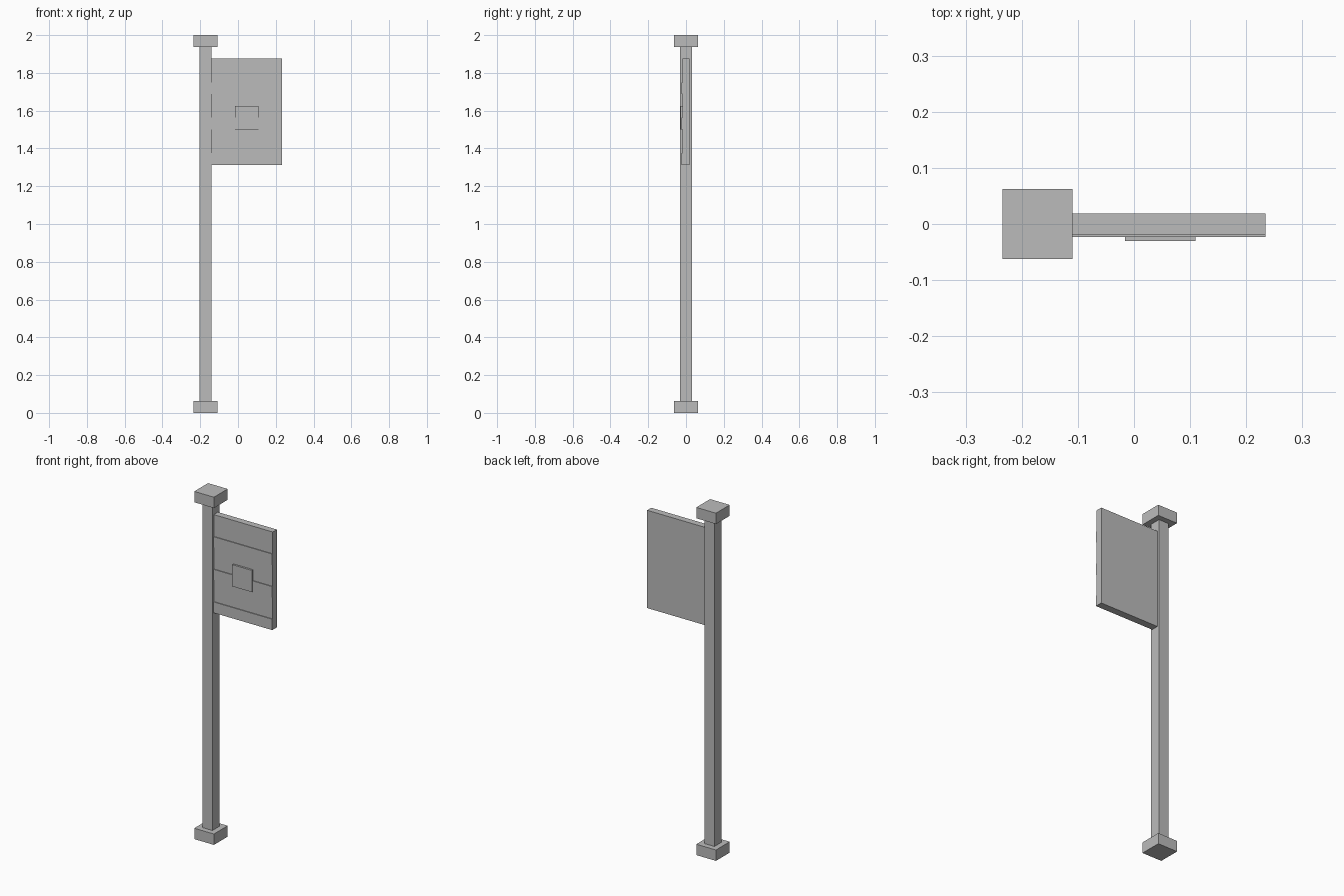
import bpy
import bmesh

cube = bpy.data.objects.get("Cube")
if cube:
    bpy.data.objects.remove(cube, do_unlink=True)

U = 0.0625            # base unit: post width
POST_X = -0.172       # post centre line
PANEL_L = POST_X + U / 2
PANEL_R = PANEL_L + 6 * U
PANEL_TOP = 2 - 2 * U
FACE_Y = 0.0188       # half thickness of the panel

grey = bpy.data.materials.new("plain grey")
grey.use_nodes = True
COLOUR = (0.5, 0.5, 0.5, 1)
grey.diffuse_color = COLOUR
grey.node_tree.nodes["Principled BSDF"].inputs["Base Color"].default_value = COLOUR


def box(name, x, y, z):
    """Flat-shaded box from (low, high) ranges on each axis."""
    bm = bmesh.new()
    bmesh.ops.create_cube(bm, size=1)
    for v in bm.verts:
        v.co = [r[1] if c > 0 else r[0] for c, r in zip(v.co, (x, y, z))]
    mesh = bpy.data.meshes.new(name)
    bm.to_mesh(mesh)
    bm.free()
    mesh.materials.append(grey)
    obj = bpy.data.objects.new(name, mesh)
    bpy.context.collection.objects.link(obj)
    return obj


# Post with a square block at each end
box("post", (POST_X - U / 2, POST_X + U / 2), (-U / 2, U / 2), (U, 2 - U))
for name, z in (("base_block", 0), ("top_block", 2 - U)):
    box(name, (POST_X - U, POST_X + U), (-U, U), (z, z + U))

# Panel on the post's left side
box("flag_panel", (PANEL_L, PANEL_R), (-FACE_Y, FACE_Y),
    (PANEL_TOP - 9 * U, PANEL_TOP))

# Three raised stripes, each below a plain band twice as tall
for i in range(3):
    top = PANEL_TOP - (3 * i + 2) * U
    box(f"stripe_{i + 1}", (PANEL_L, PANEL_R), (-0.0234, -FACE_Y), (top - U, top))

# Square plate in the middle of the front
mid = (PANEL_L + PANEL_R) / 2
box("square_plate", (mid - U, mid + U), (-0.03, -FACE_Y),
    (PANEL_TOP - 6 * U, PANEL_TOP - 4 * U))
